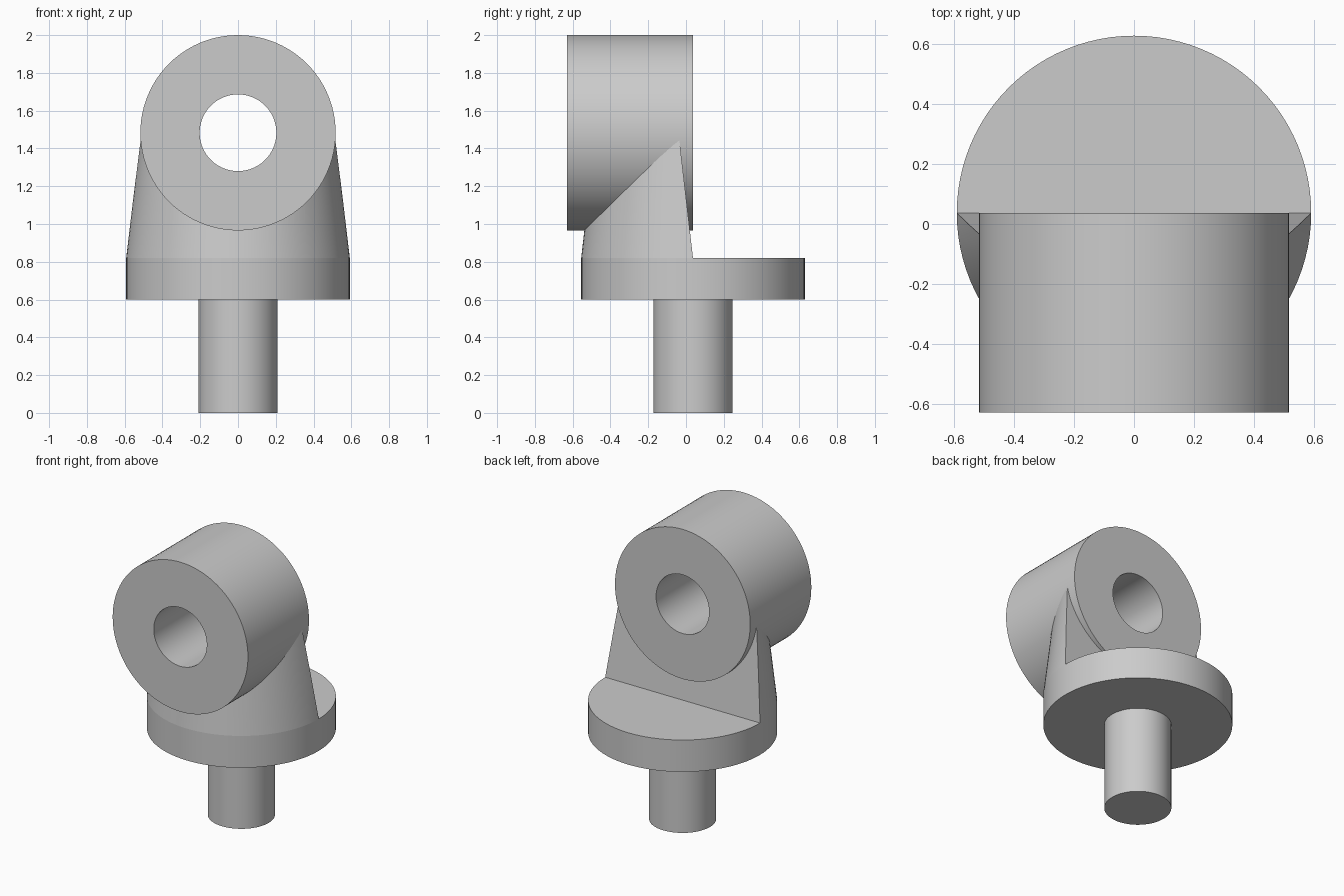
import bpy, bmesh, math
from mathutils import Matrix, Vector

if "Cube" in bpy.data.objects:
    bpy.data.objects.remove(bpy.data.objects["Cube"])

AXIS_Y = 0.037        # centre line of stem, base and neck
BASE_R, BASE_TOP = 0.592, 0.82
RING_Z, RING_R, BORE_R = 1.483, 0.517, 0.203
NECK_TOP, DRAFT = 1.47, 0.115

steel = bpy.data.materials.new("plain grey")
steel.use_nodes = True
grey = (0.6, 0.6, 0.6, 1)
steel.diffuse_color = grey
steel.node_tree.nodes["Principled BSDF"].inputs["Base Color"].default_value = grey


def lathe(name, profile, matrix, cut=None):
    """Spin a closed (radius, height) profile about z, then place it."""
    bm = bmesh.new()
    verts = [bm.verts.new((r, 0, h)) for r, h in profile]
    edges = [bm.edges.new((a, b)) for a, b in zip(verts, verts[1:] + verts[:1])
             if a.co.x + b.co.x > 0]
    bmesh.ops.spin(bm, geom=verts + edges, cent=(0, 0, 0), axis=(0, 0, 1),
                   angle=math.tau, steps=96, use_merge=False)
    bmesh.ops.remove_doubles(bm, verts=bm.verts, dist=1e-5)
    bm.transform(matrix)
    if cut:
        point, normal = cut
        bmesh.ops.bisect_plane(bm, geom=bm.verts[:] + bm.edges[:] + bm.faces[:],
                               plane_co=point, plane_no=normal, clear_outer=True)
        bmesh.ops.holes_fill(bm, edges=[e for e in bm.edges if e.is_boundary])
    bmesh.ops.recalc_face_normals(bm, faces=bm.faces)
    mesh = bpy.data.meshes.new(name)
    bm.to_mesh(mesh)
    bm.free()
    mesh.materials.append(steel)
    obj = bpy.data.objects.new(name, mesh)
    bpy.context.collection.objects.link(obj)
    return obj


def cylinder(r0, r1, z0, z1):
    return [(0, z0), (r0, z0), (r1, z1), (0, z1)]


def activate(obj):
    bpy.ops.object.select_all(action="DESELECT")
    obj.select_set(True)
    bpy.context.view_layer.objects.active = obj


upright = Matrix.Translation((0, AXIS_Y, 0))
# Lying axis: profile height runs towards the front
lying = Matrix.Translation((0, AXIS_Y, RING_Z)) @ Matrix.Rotation(math.pi / 2, 4, "X")

# Mounting stem and round base
stem = lathe("stem", cylinder(0.21, 0.21, 0, 0.61), upright)
base = lathe("base_plate", cylinder(BASE_R, BASE_R, 0.6, BASE_TOP), upright)

# Bored ring lying front to back
length = 0.667
ring = lathe("bored_ring", [(BORE_R, 0), (RING_R, 0), (RING_R, length), (BORE_R, length)], lying)

# Half-round neck, tapered on all sides with a sloping flat back
top_r = BASE_R - DRAFT * (NECK_TOP - BASE_TOP)
neck = lathe("neck", cylinder(BASE_R, top_r, BASE_TOP, NECK_TOP), upright,
             cut=(Vector((0, AXIS_Y, BASE_TOP)), Vector((0, 1, DRAFT))))

# Clear the neck out of the bore, keeping the cut inside the ring wall
cutter = lathe("bore_cutter", cylinder(0.35, 0.35, -0.3, 1), lying)
cutter.hide_render = True
cutter.hide_viewport = False
activate(neck)
clear = neck.modifiers.new("bore clearance", "BOOLEAN")
clear.operation = "DIFFERENCE"
clear.solver = "EXACT"
clear.object = cutter
# The clearance starts inside the ring, so it leaves no mark outside
bpy.ops.object.modifier_apply(modifier=clear.name)
bpy.data.objects.remove(cutter)

for part in (stem, base, ring, neck):
    activate(part)
    bpy.ops.object.shade_smooth_by_angle(angle=math.radians(30))
